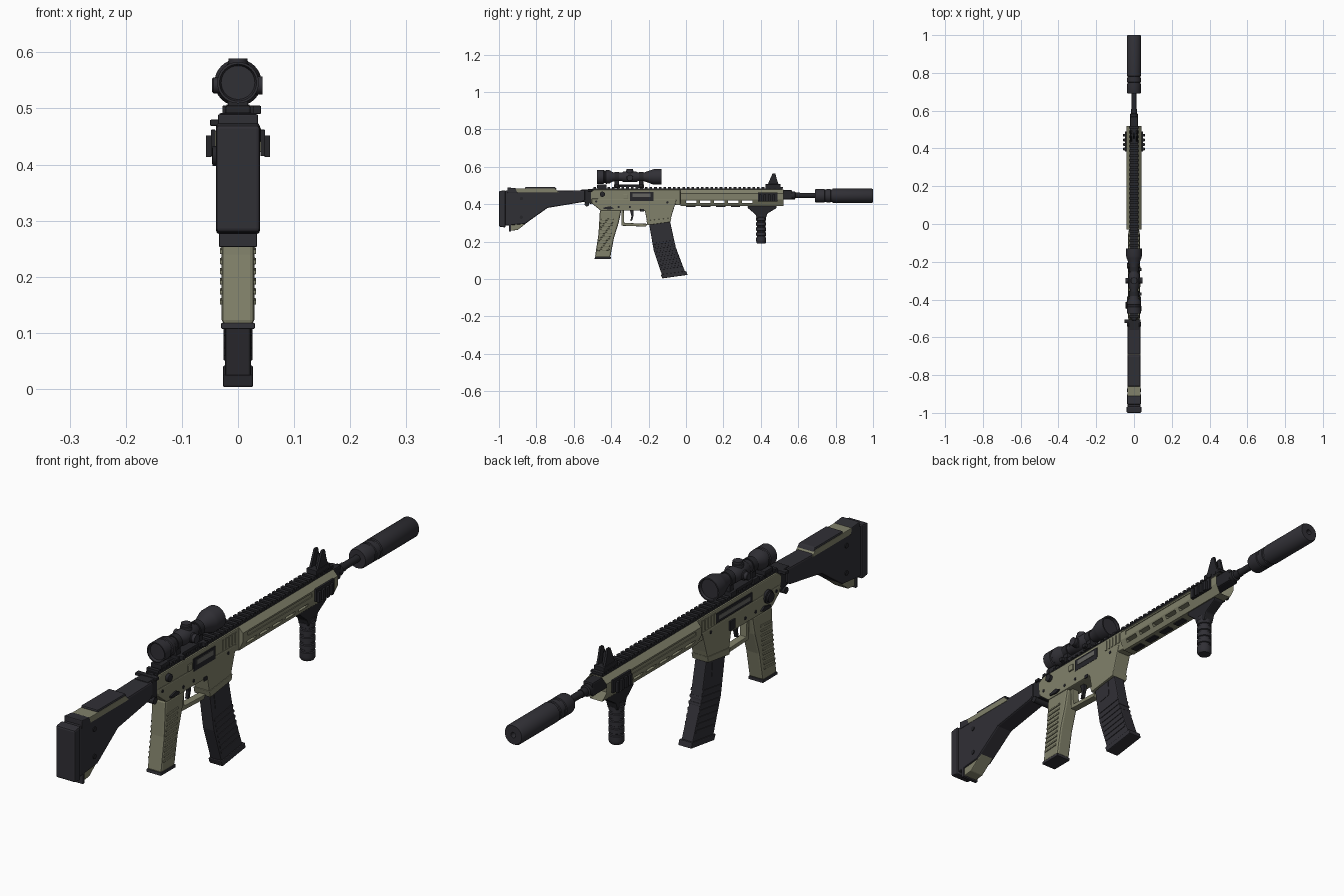
import bpy, bmesh, math
from mathutils import Matrix, Vector

cube = bpy.data.objects.get("Cube")
if cube:
    bpy.data.objects.remove(cube)


def material(name, rgb):
    m = bpy.data.materials.new(name)
    m.use_nodes = True
    m.diffuse_color = (*rgb, 1)
    m.node_tree.nodes["Principled BSDF"].inputs["Base Color"].default_value = (*rgb, 1)
    return m


OLIVE = material("olive", (0.22, 0.22, 0.145))
BLACK = material("soft black", (0.030, 0.029, 0.036))
DARK = material("dark metal", (0.019, 0.019, 0.023))
STEEL = material("grey steel", (0.13, 0.13, 0.12))


def finish(name, bm, mat, bevel=0.0, smooth=False):
    bmesh.ops.recalc_face_normals(bm, faces=bm.faces)
    me = bpy.data.meshes.new(name)
    bm.to_mesh(me)
    bm.free()
    if mat:
        me.materials.append(mat)
    if smooth:
        me.polygons.foreach_set("use_smooth", [True] * len(me.polygons))
        me.set_sharp_from_angle(angle=math.radians(35))
    ob = bpy.data.objects.new(name, me)
    bpy.context.collection.objects.link(ob)
    if bevel:
        b = ob.modifiers.new("bevel", "BEVEL")
        b.width, b.segments, b.limit_method = bevel, 2, "ANGLE"
    return ob


def extrude(bm, points, offset):
    face = bm.faces.new([bm.verts.new(p) for p in points])
    ext = bmesh.ops.extrude_face_region(bm, geom=[face])
    moved = [v for v in ext["geom"] if isinstance(v, bmesh.types.BMVert)]
    bmesh.ops.translate(bm, verts=moved, vec=offset)


def prism(name, pts, half, mat, x=0, bevel=0.0):
    """Side profile of (y, z) points given a width."""
    bm = bmesh.new()
    extrude(bm, [(x - half, y, z) for y, z in pts], (2 * half, 0, 0))
    return finish(name, bm, mat, bevel)


def add_box(bm, x, y, z):
    size = [b - a for a, b in (x, y, z)]
    mid = [(a + b) / 2 for a, b in (x, y, z)]
    bmesh.ops.create_cube(bm, size=1, matrix=Matrix.Translation(mid) @ Matrix.Diagonal((*size, 1)))


def boxes(name, ranges, mat, bevel=0.0):
    bm = bmesh.new()
    for r in ranges:
        add_box(bm, *r)
    return finish(name, bm, mat, bevel)


def lathe(name, axis, origin, profile, mat, sides=32):
    """Turn (distance, radius) steps around an axis through origin."""
    bm = bmesh.new()
    turn = Vector((0, 0, 1)).rotation_difference(Vector(axis)).to_matrix()
    rings = []
    for d, r in profile:
        rings.append([bm.verts.new(Vector(origin) + turn @ Vector(
            (r * math.cos(a * math.tau / sides), r * math.sin(a * math.tau / sides), d)))
            for a in range(sides)])
    for lo, hi in zip(rings, rings[1:]):
        for i in range(sides):
            j = (i + 1) % sides
            bm.faces.new((lo[i], lo[j], hi[j], hi[i]))
    bm.faces.new(rings[0])
    bm.faces.new(rings[-1])
    return finish(name, bm, mat, smooth=True)


def sym(w):
    return (-w, w)


# Stock
prism("butt_pad", [(-1, .28), (-.965, .275), (-.965, .475), (-1, .47)], .039, BLACK, bevel=.006)
prism("stock_body", [(-.967, .285), (-.86, .295), (-.74, .38), (-.56, .41), (-.54, .42),
                     (-.54, .475), (-.67, .472), (-.92, .472), (-.967, .472)], .034, BLACK, bevel=.006)
prism("stock_top_block", [(-.955, .46), (-.955, .49), (-.91, .485), (-.9, .46)], .036, BLACK, bevel=.003)
prism("cheek_riser", [(-.91, .462), (-.91, .484), (-.70, .484), (-.68, .462)], .0355, OLIVE, bevel=.002)
prism("cheek_pad", [(-.86, .478), (-.86, .492), (-.70, .492), (-.69, .478)], .034, BLACK, bevel=.004)
prism("stock_toe", [(-.945, .30), (-.94, .258), (-.90, .262), (-.82, .325), (-.86, .325)], .028, OLIVE, bevel=.003)
boxes("toe_cap", [(sym(.034), (-.947, -.935), (.253, .3))], BLACK, .002)
for z in (.33, .43):
    lathe("stock_stud", (1, 0, 0), (0, -.88, z), [(-.037, .009), (.037, .009)], DARK, 16)
prism("stock_hinge", [(-.56, .415), (-.505, .40), (-.505, .478), (-.56, .478)], .028, DARK, bevel=.004)
lathe("sling_ring", (1, 0, 0), (0, -.53, .40), [(-.036, .012), (.036, .012)], DARK, 16)

# Receiver
prism("upper_receiver", [(-.51, .41), (-.03, .395), (-.03, .478), (-.49, .478), (-.515, .46)], .028, OLIVE, bevel=.004)
prism("lower_receiver", [(-.505, .43), (-.505, .405), (-.455, .365), (-.22, .365), (-.205, .292),
                         (-.085, .308), (-.075, .345), (-.05, .425)], .0305, OLIVE, bevel=.004)
prism("magazine_well_lip", [(-.212, .312), (-.206, .288), (-.083, .305), (-.078, .327)], .033, OLIVE, bevel=.002)
boxes("front_ribs", [(sym(.0305), (y, y + .008), (.43, .468)) for y in (-.13, -.112, -.094, -.076, -.058)], OLIVE)
prism("trigger_guard", [(-.345, .37), (-.345, .285), (-.215, .28), (-.205, .295), (-.33, .3), (-.333, .37)],
      .014, OLIVE, bevel=.002)
prism("trigger", [(-.30, .37), (-.292, .335), (-.298, .31), (-.288, .312), (-.28, .34), (-.28, .37)], .006, DARK)

# Ports, controls and pins
boxes("port_frames", [((.028, .0315), (-.30, -.175), (.418, .464)),
                      ((-.0315, -.028), (-.34, -.13), (.43, .464))], DARK)
boxes("bolt_faces", [((.03, .033), (-.285, -.19), (.438, .456)),
                     ((-.033, -.03), (-.325, -.145), (.44, .455))], STEEL)
boxes("port_latch", [((.028, .035), (-.335, -.31), (.43, .455))], OLIVE, .003)
boxes("release_buttons", [((-.037, -.03), (-.235, -.205), (.375, .41)),
                          ((.03, .034), (-.245, -.225), (.36, .375))], DARK, .002)
lathe("forward_knob", (1, 0, 0), (.02, -.447, .453), [(0, .014), (.019, .014), (.021, .01)], DARK, 20)
lathe("side_dial", (-1, 0, 0), (-.02, -.43, .415),
      [(0, .024), (.017, .024), (.019, .018), (.025, .018), (.026, .014)], DARK, 16)
for s in (-1, 1):
    prism("selector_lever", [(-.44, .375), (-.405, .371), (-.385, .378), (-.405, .389), (-.44, .382)],
          .003, DARK, x=s * .0335)
    for y, z in ((-.36, .385), (-.30, .385), (-.10, .41), (-.48, .415)):
        lathe("receiver_pin", (s, 0, 0), (0, y, z), [(0, .006), (.0325, .006)], DARK, 12)
boxes("charging_handle", [((-.05, .035), (-.525, -.505), (.469, .48)),
                          (sym(.012), (-.51, -.45), (.469, .482))], DARK, .002)

# Pistol grip
prism("pistol_grip", [(-.46, .37), (-.345, .37), (-.36, .30), (-.385, .22), (-.405, .115), (-.487, .115),
                      (-.468, .24)], .029, OLIVE, bevel=.008)
for i in range(10):
    z = .15 + i * .018
    y = -.475 + (z - .15) * .13
    prism("grip_rib", [(y, z), (y + .065, z + .004), (y + .065, z + .012), (y, z + .008)], .0325, OLIVE, bevel=.002)
prism("grip_cap", [(-.489, .107), (-.402, .107), (-.402, .118), (-.487, .118)], .03, BLACK, bevel=.002)

# Magazine
prism("magazine", [(-.2, .31), (-.088, .32), (-.055, .17), (-.002, .03), (-.125, .012), (-.172, .15)],
      .023, BLACK, bevel=.004)
prism("magazine_base", [(-.127, .003), (.008, .022), (.002, .042), (-.135, .024)], .027, BLACK, bevel=.003)
for i in range(7):
    z = .05 + i * .022
    y = -.13 - i * .0065
    prism("magazine_rib", [(y, z), (y + .108, z + .016), (y + .105, z + .026), (y - .003, z + .01)],
          .0255, BLACK, bevel=.002)
prism("magazine_spine", [(-.165, .23), (-.115, .24), (-.12, .3), (-.175, .3)], .0245, BLACK)

# Handguard: eight-sided, hollow at the muzzle end, slots cut right through
bm = bmesh.new()
half = [(.022, .478), (.041, .458), (.041, .425), (.024, .39)]
ring = half + [(-x, z) for x, z in reversed(half)]
extrude(bm, [(x, -.03, z) for x, z in ring], (0, .55, 0))
bm.faces.ensure_lookup_table()
muzzle = max(bm.faces, key=lambda f: f.calc_center_median().y)
bmesh.ops.inset_region(bm, faces=[muzzle], thickness=.007, depth=0)
bmesh.ops.translate(bm, verts=muzzle.verts, vec=(0, -.06, 0))
guard = finish("handguard", bm, OLIVE)
slots = [(sym(.1), (.0 + i * .075, .055 + i * .075), (.407, .42)) for i in range(5)]
slots += [((s * .044 - .006, s * .044 + .006), (.0, .37), (.438, .452)) for s in (-1, 1)]
cutter = boxes("slot_cutter", slots, None)
cutter.hide_render = True
cutter.hide_set(True)
cut = guard.modifiers.new("slots", "BOOLEAN")
cut.operation, cut.object, cut.solver = "DIFFERENCE", cutter, "EXACT"
boxes("handguard_vents", [(sym(.012), (.0 + i * .08, .05 + i * .08), (.386, .391)) for i in range(4)], DARK)
for s in (-1, 1):
    boxes("side_rail", [((s * .044 - .004, s * .044 + .004), (.385, .49), (.415, .462))]
          + [((s * .052 - .005, s * .052 + .005), (y, y + .014), (.413, .452))
             for y in (.39, .414, .438, .462)], DARK, .001)

# Top rail with teeth
boxes("top_rail", [(sym(.022), (-.5, .515), (.472, .484))]
      + [(sym(.024), (-.495 + i * .025, -.481 + i * .025), (.484, .493)) for i in range(41)], DARK)

# Foregrip
prism("foregrip_mount", [(.33, .392), (.33, .38), (.372, .345), (.38, .32), (.425, .32), (.435, .35),
                         (.485, .38), (.485, .392)], .021, DARK, bevel=.004)
steps = [(.19, .022), (.196, .026)]
for i in range(5):
    z = .205 + i * .027
    steps += [(z, .027), (z + .016, .027), (z + .018, .023), (z + .025, .023)]
lathe("foregrip_handle", (0, 0, 1), (0, .402, 0), steps + [(.345, .025)], BLACK, 24)

# Barrel and suppressor
lathe("barrel", (0, 1, 0), (0, 0, .447), [(.44, .013), (.72, .013)], DARK, 24)
boxes("gas_block", [(sym(.02), (.47, .568), (.425, .475))], DARK, .005)
lathe("gas_collar", (0, 1, 0), (0, 0, .447), [(.56, .021), (.582, .021), (.585, .015), (.61, .015)], DARK, 20)
lathe("suppressor", (0, 1, 0), (0, 0, .445),
      [(.69, .022), (.69, .034), (.698, .037), (.74, .037), (.742, .034), (.75, .034), (.752, .037),
       (.772, .037), (.774, .034), (.782, .034), (.784, .038), (.993, .038), (1, .034), (1, .01), (.96, .009)], BLACK)

# Front sight
boxes("front_sight_base", [(sym(.021), (.425, .505), (.484, .507))], DARK, .002)
for s in (-1, 1):
    prism("front_sight_ear", [(.435, .5), (.497, .5), (.485, .535), (.478, .565), (.463, .565), (.45, .535)],
          .004, DARK, x=s * .014)
prism("front_sight_post", [(.452, .5), (.482, .5), (.472, .55), (.465, .55)], .004, DARK)

# Scope
lathe("scope_tube", (0, 1, 0), (0, 0, .546),
      [(-.465, .03), (-.475, .033), (-.475, .037), (-.44, .037), (-.437, .034), (-.43, .034), (-.427, .037),
       (-.41, .036), (-.39, .024), (-.345, .022), (-.335, .028), (-.265, .028), (-.255, .022), (-.225, .023),
       (-.18, .039), (-.17, .042), (-.13, .042), (-.13, .037), (-.14, .035)], BLACK)
lathe("elevation_turret", (0, 0, 1), (0, -.3, .546), [(0, .02), (.033, .02), (.034, .017), (.043, .017)], BLACK, 20)
lathe("side_turrets", (1, 0, 0), (0, -.3, .541),
      [(-.046, .012), (-.044, .014), (-.032, .014), (-.03, .018), (.03, .018), (.032, .016), (.044, .016)], BLACK, 20)
for y in (-.37, -.24):
    lathe("scope_ring", (0, 1, 0), (0, y, .546), [(-.012, .027), (.012, .027)], DARK, 24)
    boxes("scope_clamp", [(sym(.018), (y - .012, y + .012), (.5, .535)),
                          (sym(.028), (y - .016, y + .016), (.486, .505)),
                          ((.025, .041), (y - .008, y + .008), (.49, .505))], DARK, .002)
boxes("scope_base", [(sym(.022), (-.385, -.225), (.492, .504))], DARK, .002)
boxes("rear_sight", [(sym(.022), (-.475, -.425), (.484, .505))], DARK, .003)
